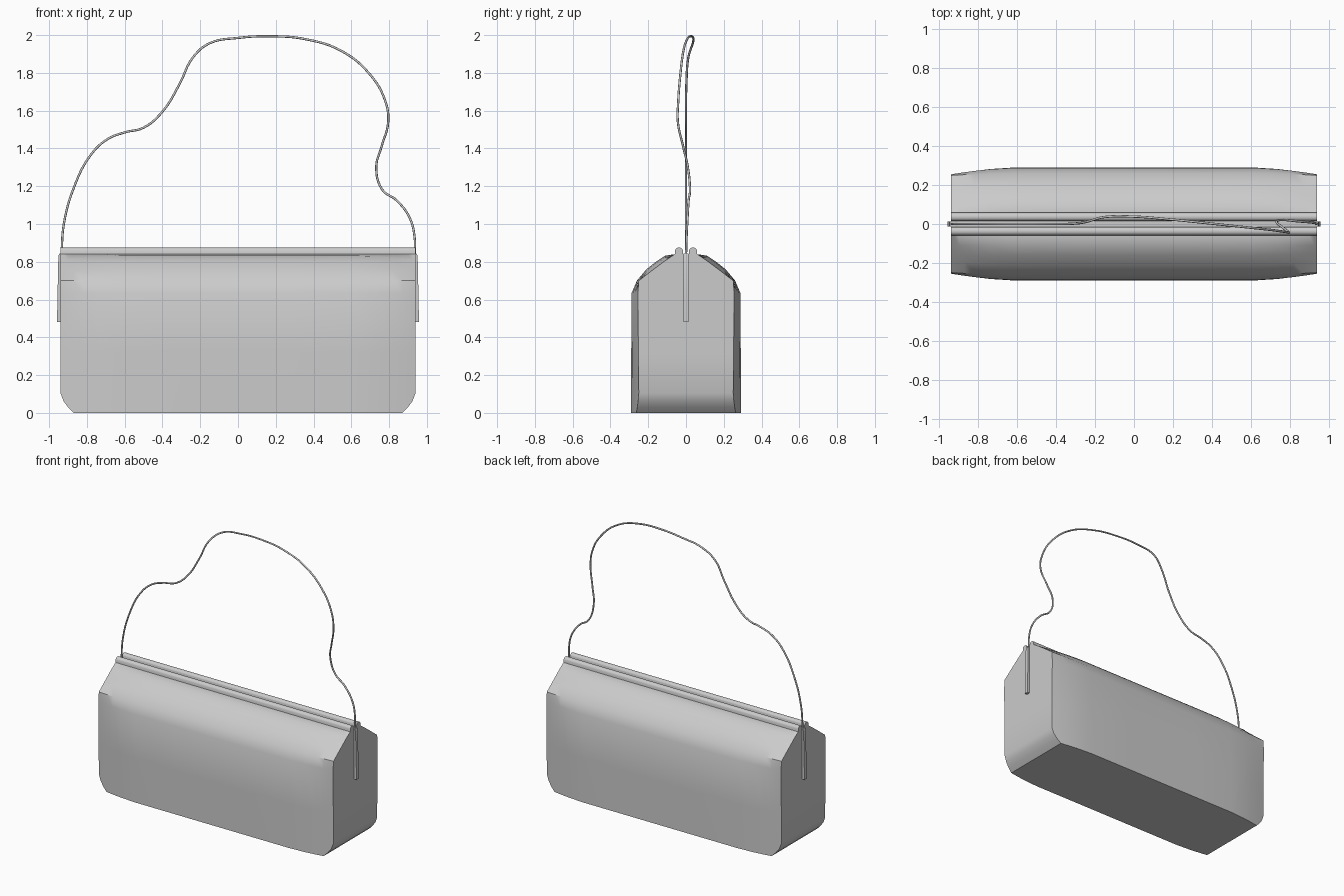
import bpy, bmesh, math

if "Cube" in bpy.data.objects:
    bpy.data.objects.remove(bpy.data.objects["Cube"])


def finish(name, bm, angle=30, smooth=True):
    bmesh.ops.recalc_face_normals(bm, faces=bm.faces)
    mesh = bpy.data.meshes.new(name)
    bm.to_mesh(mesh)
    bm.free()
    ob = bpy.data.objects.new(name, mesh)
    bpy.context.collection.objects.link(ob)
    if smooth:
        bpy.ops.object.select_all(action='DESELECT')
        ob.select_set(True)
        bpy.context.view_layer.objects.active = ob
        bpy.ops.object.shade_smooth_by_angle(angle=math.radians(angle))
    return ob


def loft(name, sections, angle=30):
    """Skin a list of closed rings and cap both ends."""
    bm = bmesh.new()
    rings = [[bm.verts.new(p) for p in s] for s in sections]
    n = len(rings[0])
    for a, b in zip(rings, rings[1:]):
        for i in range(n):
            j = (i + 1) % n
            bm.faces.new((a[i], a[j], b[j], b[i]))
    bm.faces.new(rings[0])
    bm.faces.new(rings[-1])
    return finish(name, bm, angle)


# Bag body: half profiles (y, z) at the middle and at the ends, blended along x
middle = [(0.29, 0.0), (0.29, 0.32), (0.288, 0.635), (0.26, 0.70),
          (0.21, 0.76), (0.16, 0.80), (0.11, 0.833), (0.06, 0.84)]
end = [(0.25, 0.0), (0.252, 0.32), (0.255, 0.635), (0.25, 0.70),
       (0.19, 0.746), (0.15, 0.776), (0.11, 0.806), (0.06, 0.84)]


def body_section(x, floor):
    t = max(0, (abs(x) - 0.62) / 0.32) ** 1.6
    half = []
    for (ya, za), (yb, zb) in zip(middle, end):
        z = za + (zb - za) * t
        half.append((ya + (yb - ya) * t, max(z, floor)))
    ring = half + [(-y, z) for y, z in reversed(half)]
    return [(x, y, z) for y, z in ring]


right = [(0.0, 0), (0.3, 0), (0.62, 0), (0.74, 0), (0.82, 0), (0.87, 0),
         (0.90, 0.03), (0.924, 0.063), (0.94, 0.105)]
stations = [(-x, f) for x, f in reversed(right[1:])] + right
loft("bag_body", [body_section(x, f) for x, f in stations])

# Twin rounded frame bars along the top opening
for side, label in ((-1, "front"), (1, "back")):
    prof = [(0.016, 0.832), (0.016, 0.86), (0.020, 0.869), (0.029, 0.875),
            (0.044, 0.875), (0.053, 0.869), (0.058, 0.86), (0.058, 0.832)]
    loft(label + "_frame_bar",
         [[(x, side * y, z) for y, z in prof] for x in (-0.94, 0.94)], 50)

# Slightly splayed strap tabs on the two ends
for side, label in ((-1, "left"), (1, "right")):
    outline = [(0.925, 0.48), (0.958, 0.48), (0.956, 0.60),
               (0.951, 0.83), (0.945, 0.845), (0.925, 0.845)]
    loft(label + "_strap_tab",
         [[(side * x, y, z) for x, z in outline] for y in (-0.013, 0.013)])

# Thin, slack carrying strap
path = [(-0.935, 0, 0.83), (-0.922, 0, 1.0), (-0.87, 0, 1.19), (-0.78, 0, 1.365),
        (-0.69, 0, 1.45), (-0.60, 0, 1.485), (-0.50, 0, 1.51), (-0.40, 0, 1.595),
        (-0.31, 0.002, 1.74), (-0.24, 0.012, 1.88), (-0.15, 0.036, 1.957),
        (0, 0.038, 1.985), (0.17, 0.025, 1.994), (0.36, 0.006, 1.978),
        (0.55, -0.014, 1.915), (0.70, -0.030, 1.79), (0.78, -0.041, 1.65),
        (0.795, -0.043, 1.54), (0.76, -0.015, 1.41), (0.732, 0.010, 1.30),
        (0.765, 0.021, 1.18), (0.84, 0.014, 1.125), (0.91, 0.008, 1.03),
        (0.935, 0.003, 0.93), (0.935, 0, 0.83)]
curve = bpy.data.curves.new("strap", 'CURVE')
curve.dimensions = '3D'
curve.bevel_depth = 0.006
curve.bevel_resolution = 2
curve.resolution_u = 6
curve.use_fill_caps = True
spline = curve.splines.new('BEZIER')
spline.bezier_points.add(len(path) - 1)
for bp, co in zip(spline.bezier_points, path):
    bp.co = co
    bp.handle_left_type = bp.handle_right_type = 'AUTO'
strap = bpy.data.objects.new("strap", curve)
bpy.context.collection.objects.link(strap)
